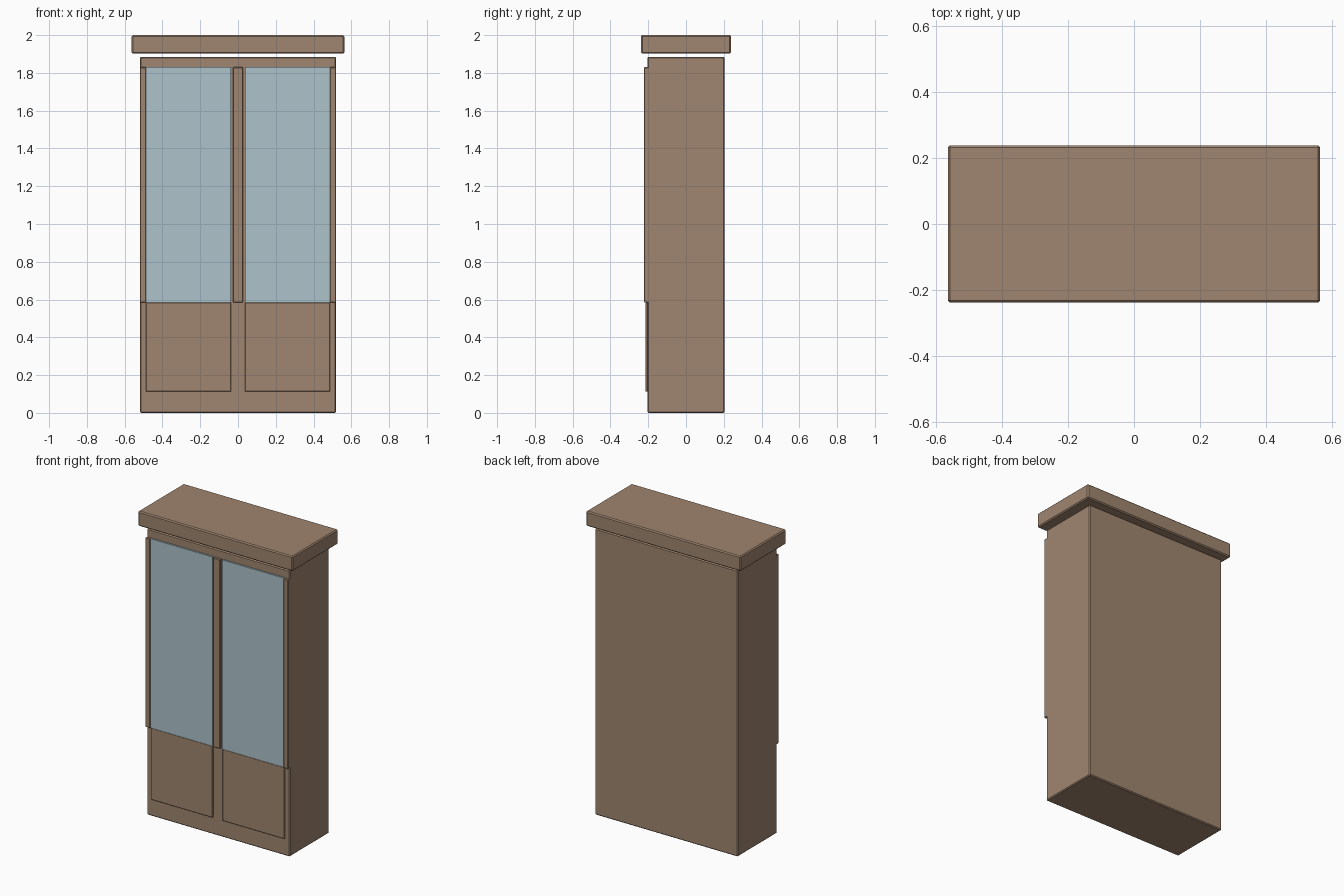
import bpy
import bmesh
from mathutils import Vector

cube = bpy.data.objects.get("Cube")
if cube:
    bpy.data.objects.remove(cube, do_unlink=True)


def make_material(name, rgb):
    mat = bpy.data.materials.new(name)
    mat.use_nodes = True
    colour = (*rgb, 1.0)
    mat.diffuse_color = colour
    mat.node_tree.nodes["Principled BSDF"].inputs["Base Color"].default_value = colour
    return mat


wood = make_material("brown wood", (0.35, 0.235, 0.16))
glass = make_material("pale blue glass", (0.42, 0.54, 0.59))


def box(name, low, high, mat, bevel=0.0):
    """Box between two corners, with optional chamfered edges."""
    low, high = Vector(low), Vector(high)
    bm = bmesh.new()
    bmesh.ops.create_cube(bm, size=1.0)
    bmesh.ops.scale(bm, vec=high - low, verts=bm.verts)
    bmesh.ops.translate(bm, vec=(low + high) / 2, verts=bm.verts)
    mesh = bpy.data.meshes.new(name)
    bm.to_mesh(mesh)
    bm.free()
    mesh.materials.append(mat)
    obj = bpy.data.objects.new(name, mesh)
    bpy.context.collection.objects.link(obj)
    if bevel:
        mod = obj.modifiers.new("chamfer", "BEVEL")
        mod.width = bevel
        mod.segments = 1
    return obj


# Main carcass and the overhanging cornice, separated by a thin gap
FRONT = -0.205
box("cabinet_body", (-0.52, FRONT, 0), (0.52, 0.205, 1.885), wood, 0.006)
box("cornice", (-0.563, -0.238, 1.902), (0.563, 0.238, 2.0), wood, 0.007)

# Raised frame posts beside and between the glass doors
SILL, HEAD, POST = 0.585, 1.83, -0.223
box("centre_post", (-0.026, POST, SILL), (0.026, FRONT + 0.01, HEAD), wood, 0.003)

for side, s in (("left", 1), ("right", -1)):
    def span(a, b):
        return sorted((s * a, s * b))

    x0, x1 = span(0.487, 0.52)
    box(side + "_post", (x0, POST, SILL), (x1, FRONT + 0.01, HEAD), wood, 0.003)

    # Glass door pane and solid lower panel
    x0, x1 = span(0.036, 0.487)
    box(side + "_glass", (x0, -0.216, SILL), (x1, FRONT + 0.01, HEAD), glass)
    box(side + "_lower_panel", (x0, -0.214, 0.112), (x1, FRONT + 0.01, SILL), wood, 0.003)
